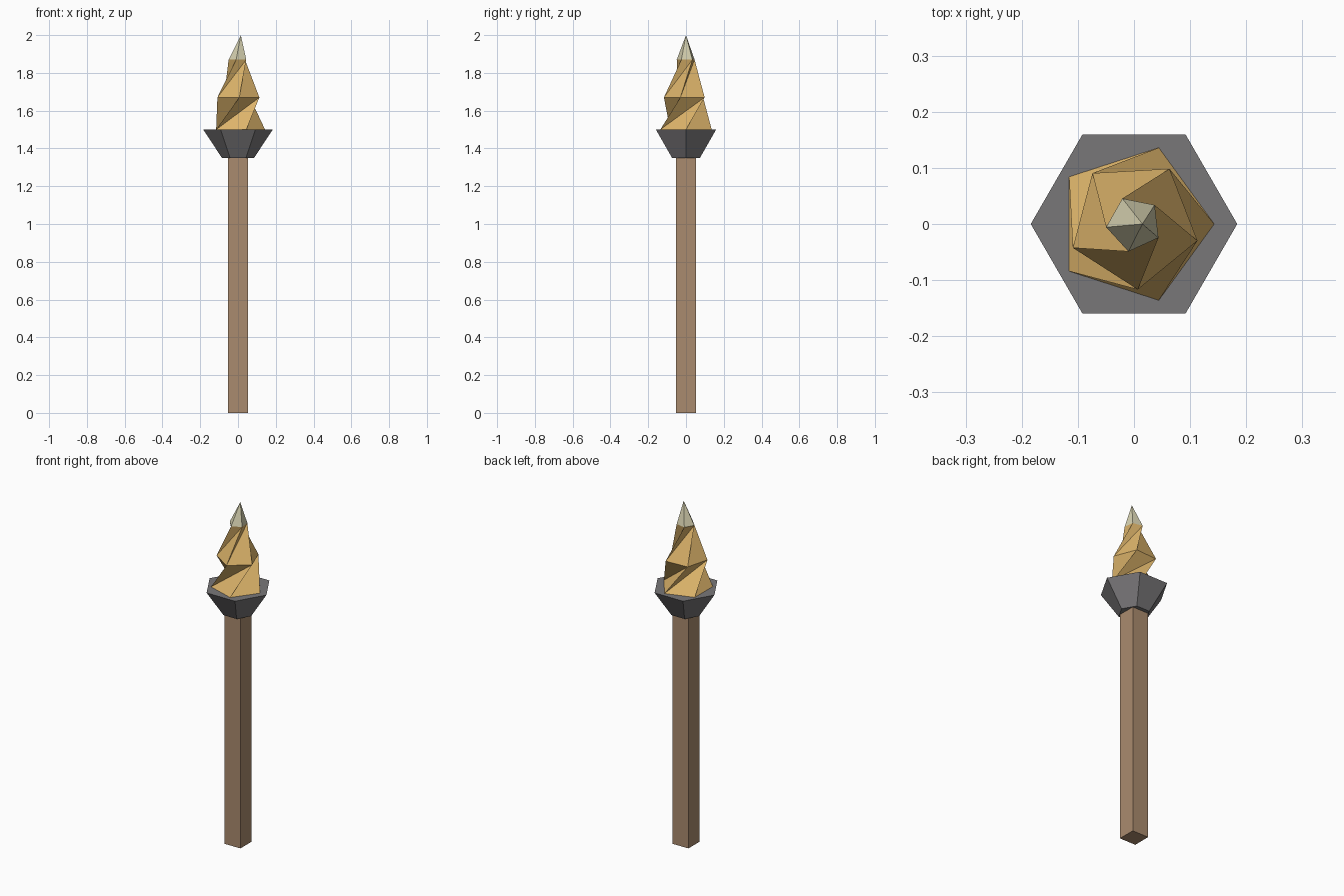
import bpy
import bmesh
from math import sin, cos, tau

cube = bpy.data.objects.get("Cube")
if cube:
    bpy.data.objects.remove(cube, do_unlink=True)


def material(name, srgb):
    # convert display colour to linear
    col = [((c / 255 + 0.055) / 1.055) ** 2.4 for c in srgb] + [1.0]
    mat = bpy.data.materials.new(name)
    mat.use_nodes = True
    mat.diffuse_color = col
    bsdf = mat.node_tree.nodes["Principled BSDF"]
    bsdf.inputs["Base Color"].default_value = col
    bsdf.inputs["Roughness"].default_value = 0.9
    return mat


def finish(bm, name, mats):
    mesh = bpy.data.meshes.new(name)
    bm.to_mesh(mesh)
    bm.free()
    for m in mats:
        mesh.materials.append(m)
    obj = bpy.data.objects.new(name, mesh)
    bpy.context.collection.objects.link(obj)
    return obj


def ring(bm, sides, radius, z, turn=0.0):
    angles = [turn + tau * i / sides for i in range(sides)]
    return [bm.verts.new((radius * cos(a), radius * sin(a), z)) for a in angles]


wood = material("wood brown", (170, 139, 110))
iron = material("iron grey", (121, 119, 121))
gold = material("flame gold", (222, 181, 107))
pale = material("flame tip cream", (214, 209, 176))

HANDLE_TOP, BOWL_TOP = 1.35, 1.5

# Square handle
bm = bmesh.new()
bmesh.ops.create_cube(bm, size=1)
bmesh.ops.scale(bm, vec=(0.104, 0.104, HANDLE_TOP), verts=bm.verts)
bmesh.ops.translate(bm, vec=(0, 0, HANDLE_TOP / 2), verts=bm.verts)
finish(bm, "handle", [wood])

# Flared six-sided bowl
bm = bmesh.new()
low = ring(bm, 6, 0.085, HANDLE_TOP)
high = ring(bm, 6, 0.184, BOWL_TOP)
bm.faces.new(low[::-1])
bm.faces.new(high)
for i in range(6):
    j = (i + 1) % 6
    bm.faces.new((low[i], low[j], high[j], high[i]))
finish(bm, "bowl", [iron])

# Twisted five-sided flame: each ring turns one radian further
bm = bmesh.new()
levels = [(0.143, BOWL_TOP), (0.117, 1.67), (0.05, 1.87)]
rings = [ring(bm, 5, r, z, turn) for turn, (r, z) in enumerate(levels)]
bm.faces.new(rings[0][::-1])
for a, b in zip(rings, rings[1:]):
    for i in range(5):
        j = (i + 1) % 5
        bm.faces.new((a[i], a[j], b[j]))
        bm.faces.new((a[i], b[j], b[i]))

# Pale pointed tip, slightly off centre
apex = bm.verts.new((0.015, 0, 2))
for i in range(5):
    tip = bm.faces.new((rings[-1][i], rings[-1][(i + 1) % 5], apex))
    tip.material_index = 1
finish(bm, "flame", [gold, pale])
